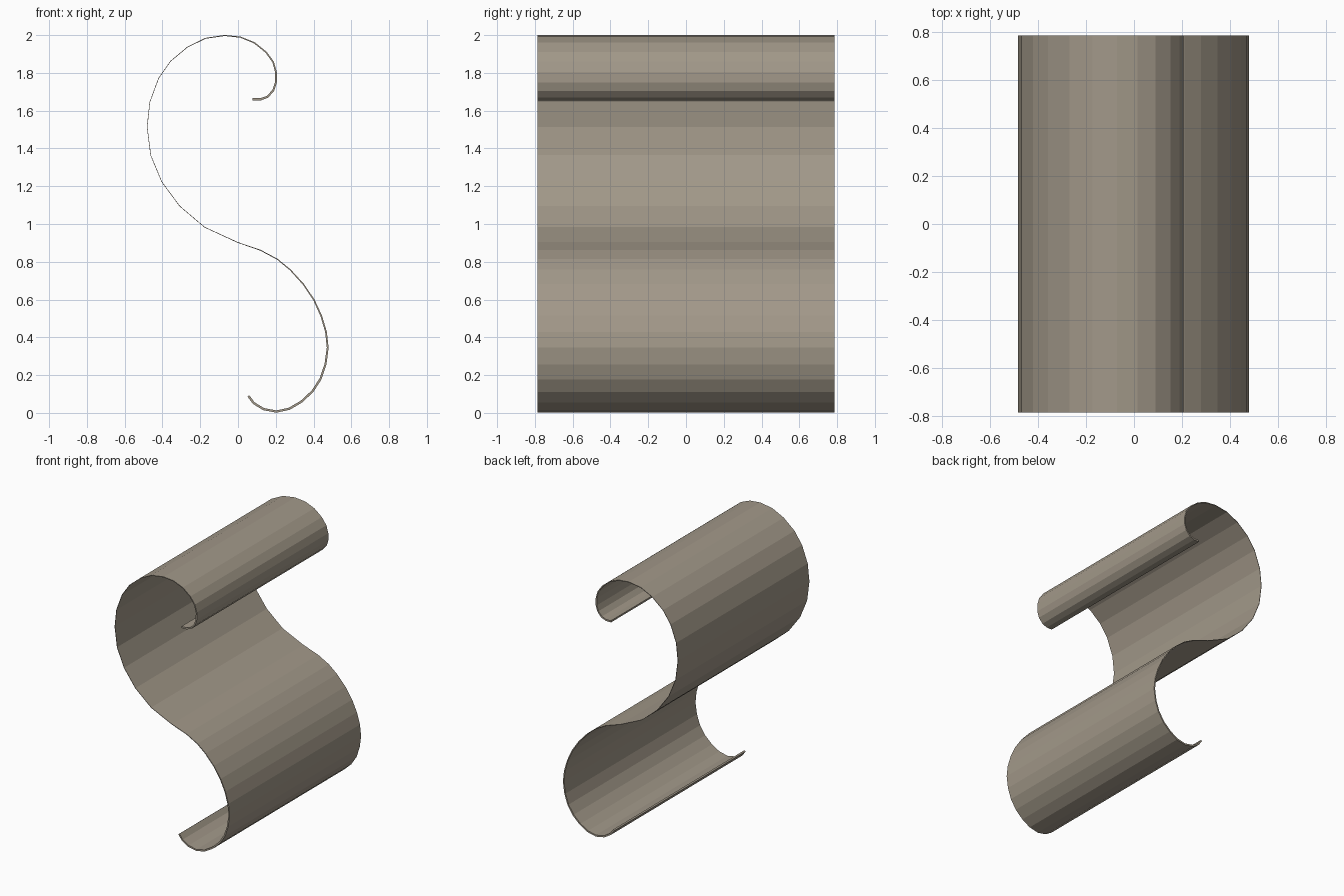
import bpy, bmesh
from mathutils import Vector

if "Cube" in bpy.data.objects:
    bpy.data.objects.remove(bpy.data.objects["Cube"])

HALF_W = 0.785   # half depth along y

# S-shaped centre line (x, z), from the top curl to the bottom curl
path = [Vector(p) for p in (
    (.078, 1.660), (.120, 1.660), (.157, 1.674), (.187, 1.708), (.201, 1.751),
    (.201, 1.804), (.186, 1.858), (.149, 1.909), (.087, 1.959), (.013, 1.989),
    (-.071, 1.998), (-.172, 1.983), (-.267, 1.937), (-.357, 1.862),
    (-.420, 1.772), (-.467, 1.645), (-.481, 1.513), (-.462, 1.364),
    (-.404, 1.224), (-.309, 1.095), (-.177, .983), (-.003, .903),
    (.119, .861), (.209, .813), (.277, .757), (.346, .681), (.402, .598),
    (.441, .513), (.466, .428), (.475, .345), (.463, .257), (.437, .180),
    (.394, .114), (.336, .060), (.272, .022), (.203, .007), (.135, .020),
    (.083, .052), (.055, .090))]


def thickness(i):
    """Thin through the upper bowl and middle, thicker at both curls."""
    if i < 13:
        return .003 + .010 * (1 - i / 13)
    if i > 20:
        return .003 + .009 * min(1, (i - 20) / 12)
    return .003


# Offset the centre line to both sides for the closed cross-section
side_a, side_b = [], []
last = len(path) - 1
for i, p in enumerate(path):
    t = (path[min(i + 1, last)] - path[max(i - 1, 0)]).normalized()
    n = Vector((-t.y, t.x)) * thickness(i) / 2
    side_a.append(p + n)
    side_b.append(p - n)

# Curled sheet: a strip of quads on each side, edges and ends closed
bm = bmesh.new()
rows = [[bm.verts.new((q.x, y, q.y)) for q in side]
        for side, y in ((side_a, -HALF_W), (side_a, HALF_W),
                        (side_b, HALF_W), (side_b, -HALF_W))]
for k in range(4):
    r, s = rows[k], rows[(k + 1) % 4]
    for i in range(last):
        bm.faces.new((r[i], r[i + 1], s[i + 1], s[i]))
for i in (0, last):
    bm.faces.new([r[i] for r in rows])
bmesh.ops.recalc_face_normals(bm, faces=bm.faces)

mesh = bpy.data.meshes.new("curled_sheet")
bm.to_mesh(mesh)
bm.free()
sheet = bpy.data.objects.new("curled_sheet", mesh)
bpy.context.collection.objects.link(sheet)

# Single warm grey colour
mat = bpy.data.materials.new("warm grey")
mat.diffuse_color = (.36, .315, .25, 1)
mat.use_nodes = True
mat.node_tree.nodes["Principled BSDF"].inputs["Base Color"].default_value = mat.diffuse_color
mesh.materials.append(mat)
